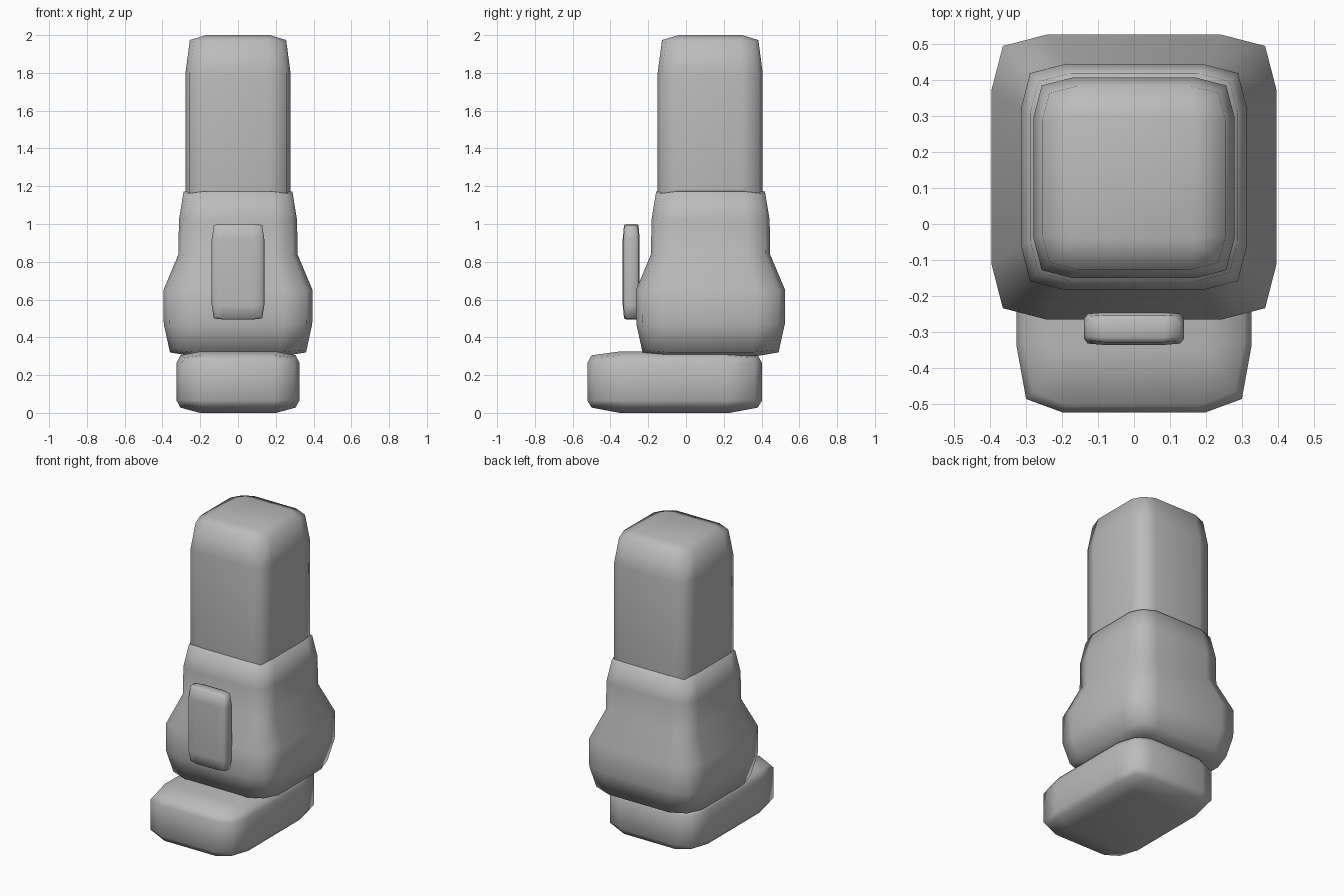
import bpy
import bmesh

cube = bpy.data.objects.get("Cube")
if cube:
    bpy.data.objects.remove(cube, do_unlink=True)

GREY = (0.5, 0.5, 0.5, 1)
grey = bpy.data.materials.new("plain_grey")
grey.use_nodes = True
grey.diffuse_color = GREY
grey.node_tree.nodes["Principled BSDF"].inputs["Base Color"].default_value = GREY

CORNERS = [(1, 1), (-1, 1), (-1, -1), (1, -1)]
INNER, CORNER = 0.61, 0.92   # softened-box proportions


def ring_points(hx, hy, z, drop):
    """Twelve points around a softened rectangle, three per corner."""
    points = []
    for sx, sy in CORNERS:
        trio = [(hx, hy * INNER, z), (hx * CORNER, hy * CORNER, z + drop), (hx * INNER, hy, z)]
        if sx * sy < 0:
            trio.reverse()
        points += [(sx * x, sy * y, h) for x, y, h in trio]
    return points


def soft_box(name, y, bottom, rings, top):
    """Loft rings of (z, half width, half depth) and close both ends with domed caps."""
    bm = bmesh.new()
    loops = []
    last = len(rings) - 1
    for i, (z, hx, hy) in enumerate(rings):
        drop = 0.012 if i == 0 else -0.012 if i == last else 0
        loops.append([bm.verts.new(p) for p in ring_points(hx, hy, z, drop)])
    for low, high in zip(loops, loops[1:]):
        for i in range(12):
            j = (i + 1) % 12
            bm.faces.new((low[i], low[j], high[j], high[i]))
    for loop, (_, hx, hy), z in ((loops[0], rings[0], bottom), (loops[-1], rings[-1], top)):
        cap = [bm.verts.new((sx * hx * 0.66, sy * hy * 0.66, z)) for sx, sy in CORNERS]
        bm.faces.new(cap)
        for c in range(4):
            n = (c + 1) % 4
            bm.faces.new((cap[c], *loop[c * 3:c * 3 + 3]))
            bm.faces.new((cap[c], loop[c * 3 + 2], loop[n * 3], cap[n]))
    bmesh.ops.recalc_face_normals(bm, faces=bm.faces)
    for face in bm.faces:
        face.smooth = True
    mesh = bpy.data.meshes.new(name)
    bm.to_mesh(mesh)
    bm.free()
    mesh.materials.append(grey)
    obj = bpy.data.objects.new(name, mesh)
    obj.location.y = y
    bpy.context.collection.objects.link(obj)
    return obj


# Foot block, reaching forward
soft_box("foot", -0.06, 0,
         [(0.028, 0.305, 0.44), (0.065, 0.325, 0.462),
          (0.265, 0.325, 0.462), (0.305, 0.305, 0.44)], 0.325)

# Flared lower leg
soft_box("lower_leg", 0.13, 0.30,
         [(0.32, 0.36, 0.36), (0.47, 0.393, 0.393), (0.65, 0.395, 0.395),
          (0.84, 0.315, 0.315), (1.02, 0.313, 0.313), (1.172, 0.288, 0.288)], 1.187)

# Upper leg column, seated inside the lower leg
soft_box("upper_leg", 0.128, 0.92,
         [(0.945, 0.255, 0.255), (1.1, 0.278, 0.278),
          (1.8, 0.278, 0.278), (1.974, 0.255, 0.255)], 2.0)

# Shin plate on the front
soft_box("shin_plate", -0.29, 0.495,
         [(0.5, 0.128, 0.038), (0.57, 0.139, 0.045),
          (0.92, 0.139, 0.045), (0.995, 0.128, 0.038)], 1.0)
